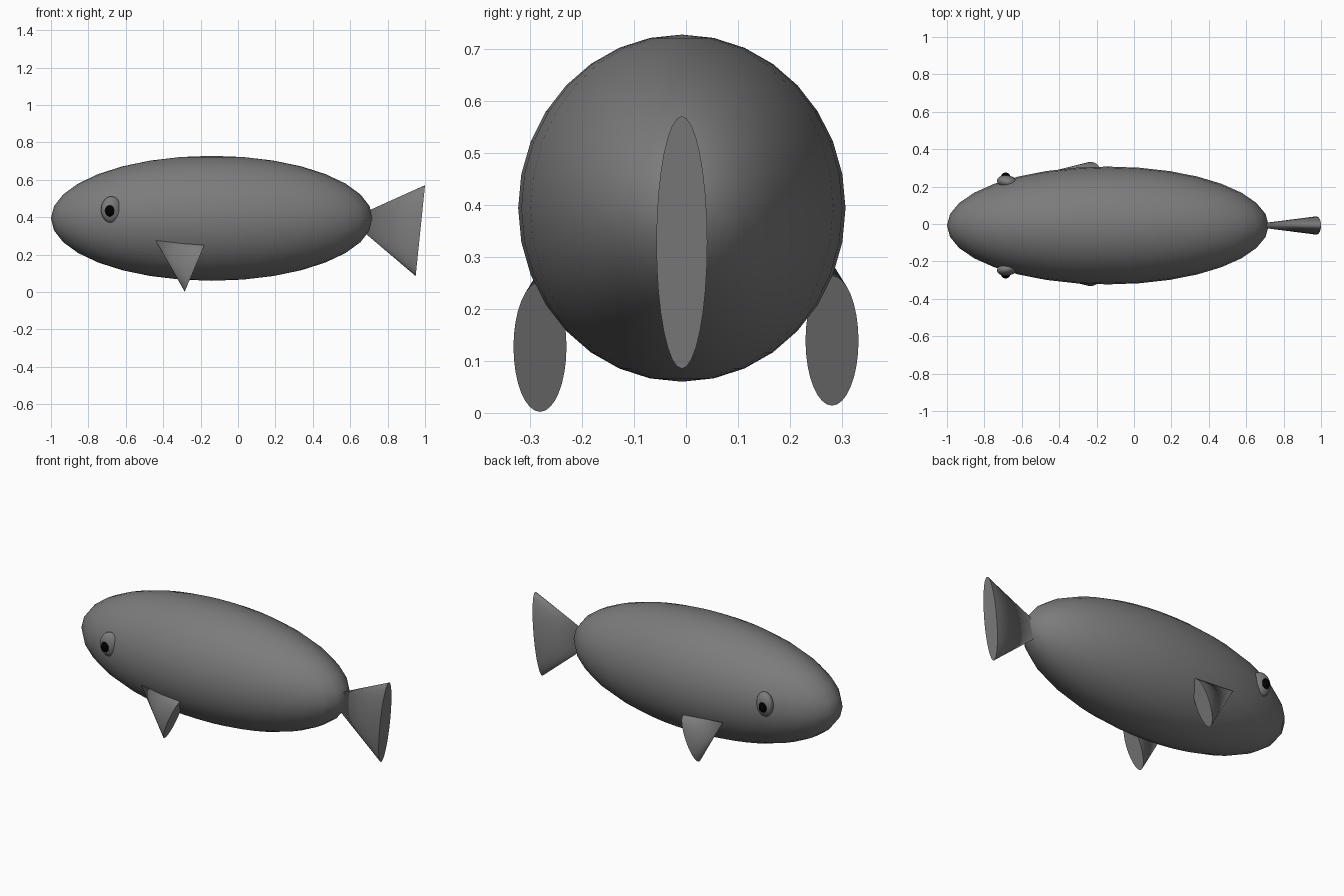
import bpy
import bmesh
import math
from mathutils import Matrix, Vector

cube = bpy.data.objects.get("Cube")
if cube:
    bpy.data.objects.remove(cube, do_unlink=True)

MID_Y = -0.008


def make_material(name, value):
    mat = bpy.data.materials.new(name)
    mat.use_nodes = True
    colour = (value, value, value, 1)
    mat.diffuse_color = colour
    mat.node_tree.nodes["Principled BSDF"].inputs["Base Color"].default_value = colour
    return mat


grey = make_material("fish grey", 0.2)
black = make_material("pupil black", 0.0)


def finish(name, bm, mat, sharp_angle):
    bmesh.ops.recalc_face_normals(bm, faces=bm.faces)
    mesh = bpy.data.meshes.new(name)
    bm.to_mesh(mesh)
    bm.free()
    mesh.materials.append(mat)
    obj = bpy.data.objects.new(name, mesh)
    bpy.context.collection.objects.link(obj)
    bpy.ops.object.select_all(action="DESELECT")
    obj.select_set(True)
    bpy.context.view_layer.objects.active = obj
    bpy.ops.object.shade_smooth_by_angle(angle=math.radians(sharp_angle))
    return obj


def ellipsoid(name, centre, radii, mat, turn=0):
    bm = bmesh.new()
    bmesh.ops.create_uvsphere(bm, u_segments=32, v_segments=16, radius=1)
    bm.transform(Matrix.Translation(centre) @ Matrix.Rotation(turn, 4, "Z")
                 @ Matrix.Diagonal((*radii, 1)))
    return finish(name, bm, mat, 180)


def flat_cone(name, apex, base, long_radius, side_radius):
    """Cone from an apex to an elliptical base, given the base's long radius vector."""
    bm = bmesh.new()
    tip = bm.verts.new(apex)
    side = Vector((0, side_radius, 0))
    ring = []
    for i in range(32):
        a = math.tau * i / 32
        ring.append(bm.verts.new(Vector(base) + Vector(long_radius) * math.cos(a)
                                 + side * math.sin(a)))
    bm.faces.new(ring)
    for i, v in enumerate(ring):
        bm.faces.new((v, ring[i - 1], tip))
    return finish(name, bm, grey, 60)


# Body
ellipsoid("body", (-0.14, MID_Y, 0.394), (0.86, 0.315, 0.334), grey)

# Tail fin
flat_cone("tail_fin", (0.593, MID_Y, 0.388), (0.975, MID_Y, 0.328),
          (0.025, 0, 0.243), 0.049)

# Eyes and side fins
for side, s, lift in (("right", -1, 0), ("left", 1, 0.012)):
    ellipsoid(side + "_eye", (-0.677, MID_Y + s * 0.232, 0.44),
              (0.056, 0.036, 0.071), grey, turn=-s * 0.2)
    ellipsoid(side + "_pupil", (-0.686, MID_Y + s * 0.260, 0.434),
              (0.025, 0.023, 0.031), black)
    flat_cone(side + "_fin", (-0.44, s * 0.282, 0.275 + lift),
              (-0.232, s * 0.281, 0.127 + lift), (0.053, 0, 0.125), 0.051)
